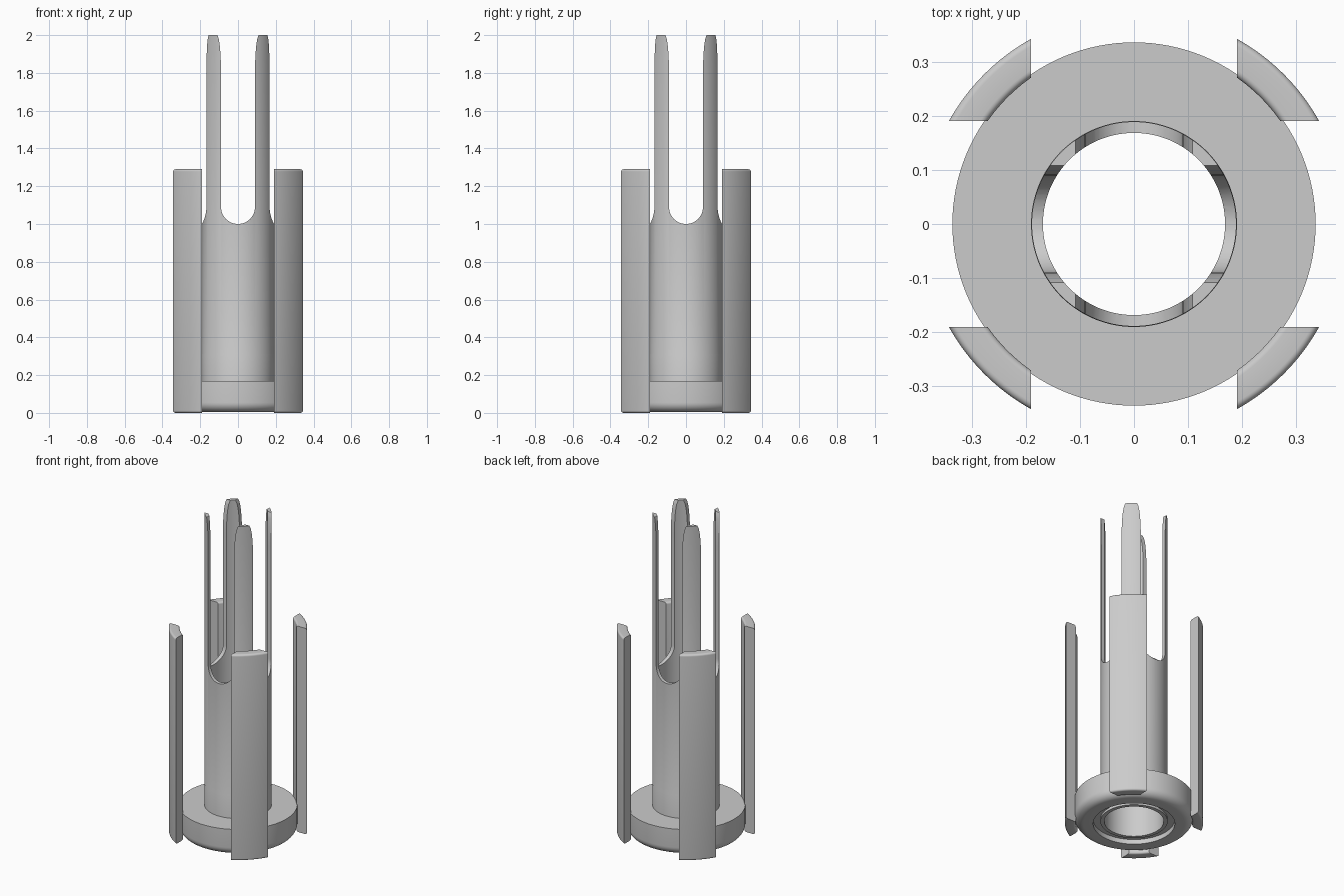
import bpy, bmesh, math

if "Cube" in bpy.data.objects:
    bpy.data.objects.remove(bpy.data.objects["Cube"])

grey = bpy.data.materials.new("plain grey")
grey.diffuse_color = (0.6, 0.6, 0.6, 1)
grey.use_nodes = True
grey.node_tree.nodes["Principled BSDF"].inputs["Base Color"].default_value = grey.diffuse_color


def make_object(name, bm, smooth=True):
    bmesh.ops.recalc_face_normals(bm, faces=bm.faces[:])
    mesh = bpy.data.meshes.new(name)
    bm.to_mesh(mesh)
    bm.free()
    mesh.materials.append(grey)
    ob = bpy.data.objects.new(name, mesh)
    bpy.context.collection.objects.link(ob)
    if smooth:
        shade(ob)
    return ob


def select(ob):
    bpy.ops.object.select_all(action='DESELECT')
    ob.select_set(True)
    bpy.context.view_layer.objects.active = ob


def shade(ob):
    select(ob)
    bpy.ops.object.shade_smooth_by_angle(angle=math.radians(32))


def fillet(cx, cz, r, a0, a1, n=6):
    """Arc of (radius, height) points."""
    return [(cx + r * math.cos(math.radians(a0 + (a1 - a0) * i / n)),
             cz + r * math.sin(math.radians(a0 + (a1 - a0) * i / n)))
            for i in range(n + 1)]


def lathe(name, profile, steps=128, smooth=True):
    """Revolve a closed (radius, height) profile about z."""
    bm = bmesh.new()
    rings = [[bm.verts.new((r * math.cos(math.tau * i / steps),
                            r * math.sin(math.tau * i / steps), z))
              for r, z in profile] for i in range(steps)]
    n = len(profile)
    for i in range(steps):
        a, b = rings[i], rings[(i + 1) % steps]
        for j in range(n):
            k = (j + 1) % n
            bm.faces.new((a[j], b[j], b[k], a[k]))
    return make_object(name, bm, smooth)


# Base flange: rounded lower rim, recess around the bore
lathe("base_flange", [(0.18, 0.17), (0.18, 0.035), (0.232, 0.035), (0.232, 0.005)]
      + fillet(0.287, 0.055, 0.05, -90, 0, 8) + [(0.337, 0.17)])

# Central tube, with a very slightly wider lower collar
tube = lathe("central_tube", [(0.169, 0.02), (0.191, 0.02), (0.191, 0.31),
                              (0.19, 0.313), (0.19, 2.0), (0.169, 2.0)], smooth=False)

# Slots with round bottoms and flared tops divide the tube into four fingers
HALF = 0.09
side = [(HALF * math.sin(t), 1.09 - HALF * math.cos(t))
        for t in [math.pi / 2 * i / 12 for i in range(13)]]
for i in range(11):
    t = i / 10
    side.append((HALF + 0.022 * (1 - math.sqrt(1 - 0.98 * t * t)), 1.80 + 0.2 * t))
side.append((side[-1][0], 2.1))
outline = side + [(-x, z) for x, z in reversed(side[1:])]
for axis in "xy":
    bm = bmesh.new()
    ends = []
    for d in (-0.5, 0.5):
        ends.append([bm.verts.new((d, w, z) if axis == "x" else (w, d, z))
                     for w, z in outline])
        bm.faces.new(ends[-1])
    n = len(outline)
    for j in range(n):
        k = (j + 1) % n
        bm.faces.new((ends[0][j], ends[0][k], ends[1][k], ends[1][j]))
    cutter = make_object("slot_cutter_" + axis, bm, False)
    cutter.hide_render = True
    mod = tube.modifiers.new("slot", 'BOOLEAN')
    mod.operation = 'DIFFERENCE'
    mod.solver = 'EXACT'
    mod.object = cutter
    select(tube)
    bpy.ops.object.modifier_apply(modifier=mod.name)
    bpy.data.objects.remove(cutter)
shade(tube)

# Four outer blades: curved plates with straight sides and rounded ends
F, R0, R1, TOP, GAP = 0.012, 0.332, 0.393, 1.29, 0.191
section = (fillet(R1 - F, F, F, -90, 0) + fillet(R1 - F, TOP - F, F, 0, 90)
           + fillet(R0 + F, TOP - F, F, 90, 180) + fillet(R0 + F, F, F, 180, 270))
for q, place in enumerate(("back_right", "back_left", "front_left", "front_right")):
    bm = bmesh.new()
    steps, rows = 16, []
    for i in range(steps + 1):
        row = []
        for r, z in section:
            a0, a1 = math.asin(GAP / r), math.acos(GAP / r)
            a = a0 + (a1 - a0) * i / steps + q * math.pi / 2
            row.append(bm.verts.new((r * math.cos(a), r * math.sin(a), z)))
        rows.append(row)
    n = len(section)
    for a, b in zip(rows, rows[1:]):
        for j in range(n):
            k = (j + 1) % n
            bm.faces.new((a[j], b[j], b[k], a[k]))
    bm.faces.new(rows[0])
    bm.faces.new(rows[-1])
    make_object("blade_" + place, bm)
